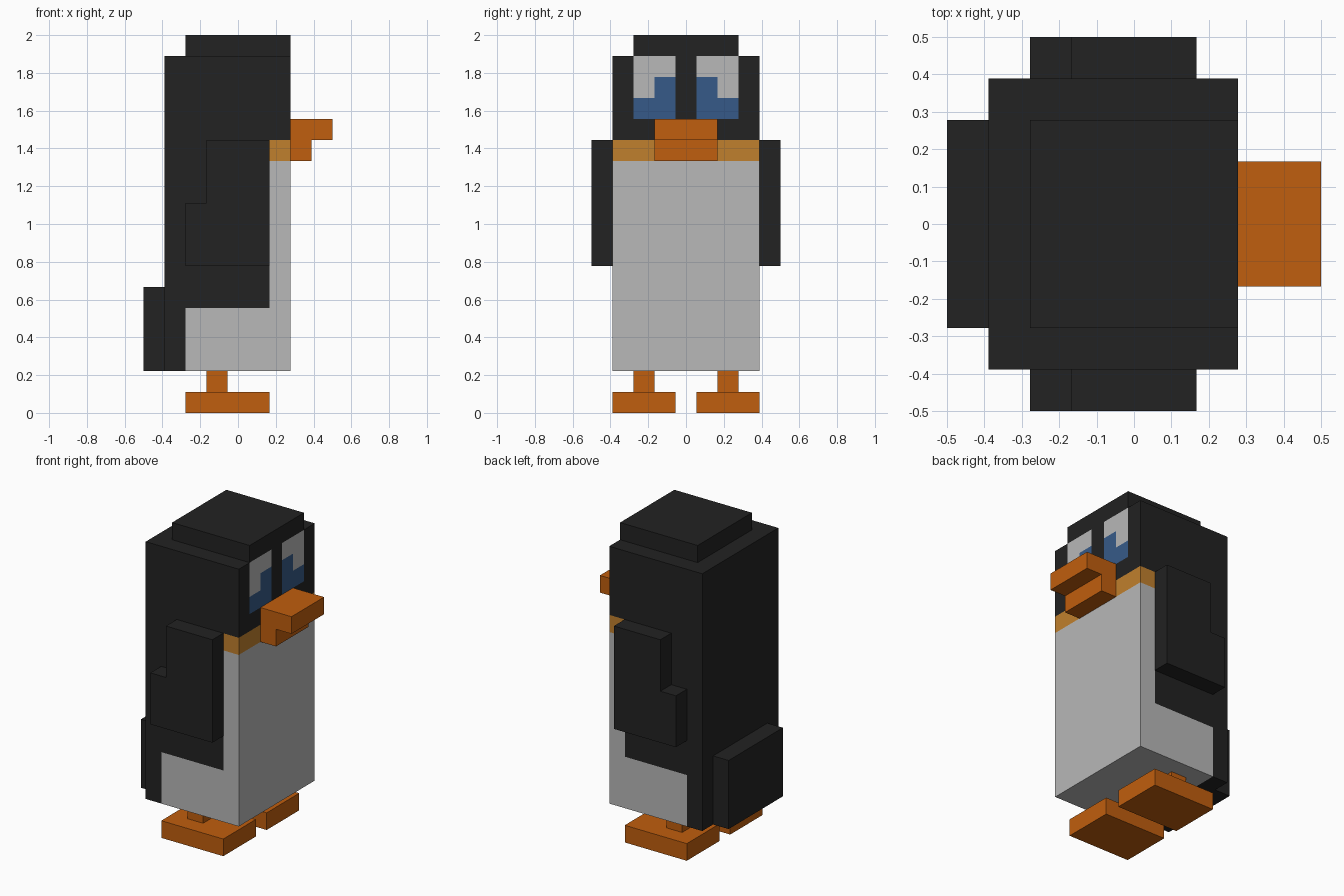
import bpy, bmesh
from mathutils import Vector

U = 1 / 9  # one block of the design grid

cube = bpy.data.objects.get("Cube")
if cube:
    bpy.data.objects.remove(cube, do_unlink=True)


def material(name, hex_code):
    srgb = [int(hex_code[i:i + 2], 16) / 255 for i in (0, 2, 4)]
    lin = [c / 12.92 if c <= 0.04045 else ((c + 0.055) / 1.055) ** 2.4 for c in srgb]
    m = bpy.data.materials.new(name)
    m.use_nodes = True
    m.diffuse_color = (*lin, 1)
    m.node_tree.nodes["Principled BSDF"].inputs["Base Color"].default_value = (*lin, 1)
    return m


black = material("black", "222222")
white = material("white", "B8B8B8")
orange = material("orange", "C05E0E")
yellow = material("amber", "C0802D")
blue = material("blue", "365A88")


def finish(name, bm, *mats):
    bmesh.ops.recalc_face_normals(bm, faces=bm.faces)
    bmesh.ops.scale(bm, vec=(U, U, U), verts=bm.verts)
    mesh = bpy.data.meshes.new(name)
    bm.to_mesh(mesh)
    bm.free()
    for m in mats:
        mesh.materials.append(m)
    ob = bpy.data.objects.new(name, mesh)
    bpy.context.collection.objects.link(ob)
    return ob


def block(x, y, z):
    """Box from (min, max) ranges in grid blocks."""
    bm = bmesh.new()
    bmesh.ops.create_cube(bm, size=1)
    for v in bm.verts:
        v.co = Vector(r[0] if c < 0 else r[1] for c, r in zip(v.co, (x, y, z)))
    return bm


def side_profile(points, y0, y1):
    """Extrude an (x, z) outline across y."""
    bm = bmesh.new()
    face = bm.faces.new([bm.verts.new((x, y0, z)) for x, z in points])
    ext = bmesh.ops.extrude_face_region(bm, geom=[face])
    verts = [g for g in ext["geom"] if isinstance(g, bmesh.types.BMVert)]
    bmesh.ops.translate(bm, vec=(0, y1 - y0, 0), verts=verts)
    return bm


# Body and head in one block, cut along the colour borders
body = block((-3.5, 2.5), (-3.5, 3.5), (2, 17))
cuts = {0: (-2.5, 1.5), 1: (-2.5, -1.5, -0.5, 0.5, 1.5, 2.5), 2: (5, 12, 13, 14, 15, 16)}
for axis, places in cuts.items():
    for p in places:
        co, no = Vector(), Vector()
        co[axis], no[axis] = p, 1
        bmesh.ops.bisect_plane(body, geom=body.verts[:] + body.edges[:] + body.faces[:],
                               plane_co=co, plane_no=no)
BLACK, WHITE, AMBER, BLUE = range(4)
body.normal_update()
for f in body.faces:
    x, y, z = f.calc_center_median()
    if f.normal.x > 0.5 and z > 14 and 0.5 < abs(y) < 2.5:      # eyes
        pupil = z < 15 or (z < 16 and abs(y) < 1.5)
        f.material_index = BLUE if pupil else WHITE
    elif f.normal.x < -0.5 or z > 13:                            # back and head
        f.material_index = BLACK
    elif x > 1.5:                                                # chest, collar
        f.material_index = AMBER if z > 12 else WHITE
    elif x > -2.5 and z < 5:                                     # belly sides
        f.material_index = WHITE
finish("body", body, black, white, yellow, blue)

# Crown and tail
finish("crown", block((-2.5, 2.5), (-2.5, 2.5), (17, 18)), black)
finish("tail", block((-4.5, -3.5), (-2.5, 2.5), (2, 6)), black)

# Beak with an overhanging upper half
finish("beak", side_profile([(2.5, 12), (3.5, 12), (3.5, 13), (4.5, 13), (4.5, 14), (2.5, 14)],
                            -1.5, 1.5), orange)

# Wings, legs and feet on both sides
wing = [(-2.5, 7), (1.5, 7), (1.5, 13), (-1.5, 13), (-1.5, 10), (-2.5, 10)]
for side, s in (("a", -1), ("b", 1)):
    finish("wing_" + side, side_profile(wing, s * 3.5, s * 4.5), black)
    finish("leg_" + side, block((-1.5, -0.5), sorted((s * 1.5, s * 2.5)), (1, 2)), orange)
    finish("foot_" + side, block((-2.5, 1.5), sorted((s * 0.5, s * 3.5)), (0, 1)), orange)
